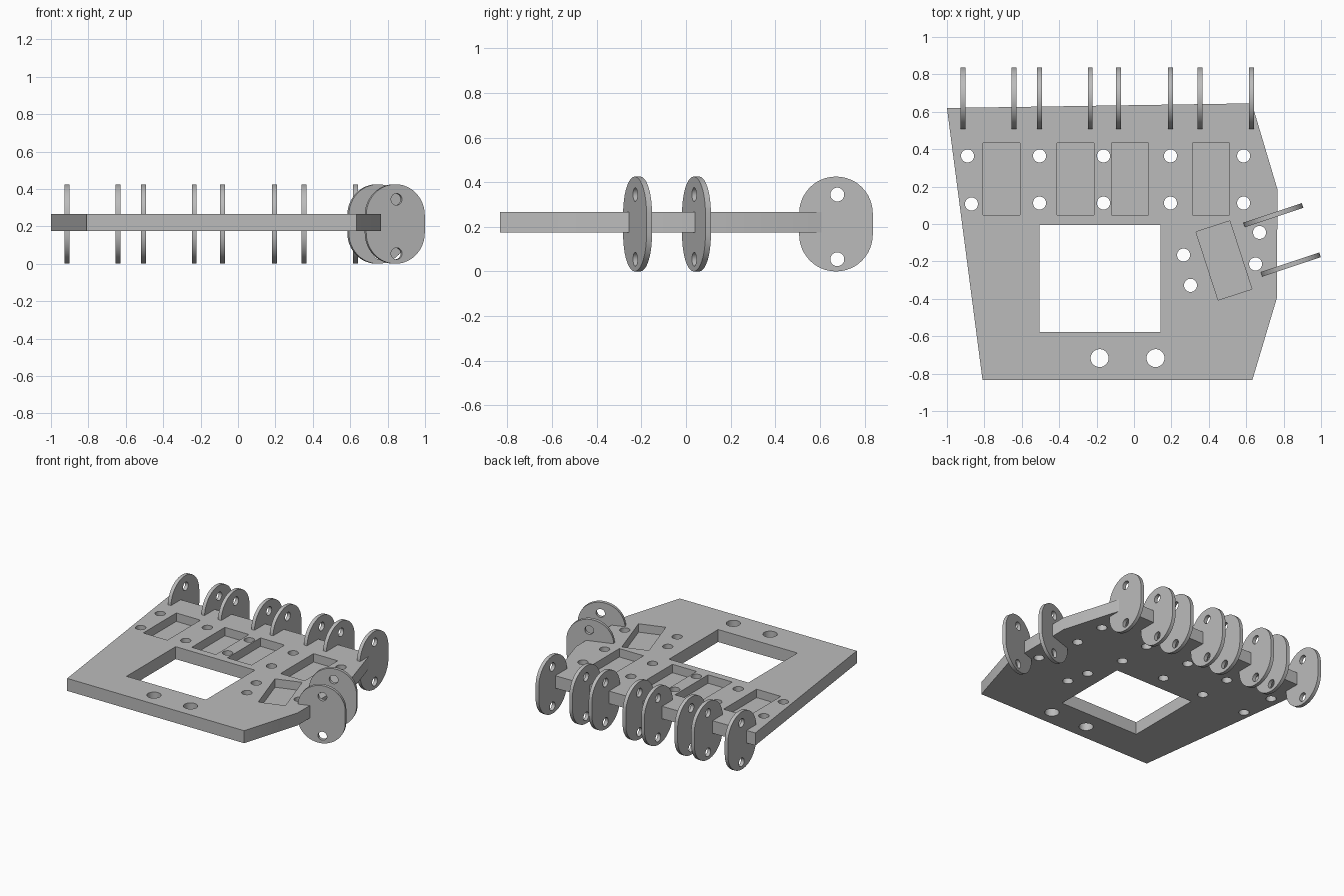
import bpy, bmesh
from math import cos, sin, pi, radians
from mathutils import Matrix, Vector

cube = bpy.data.objects.get("Cube")
if cube:
    bpy.data.objects.remove(cube, do_unlink=True)

grey = bpy.data.materials.new("plain grey")
grey.use_nodes = True
COLOUR = (0.5, 0.5, 0.5, 1)
grey.diffuse_color = COLOUR
grey.node_tree.nodes["Principled BSDF"].inputs["Base Color"].default_value = COLOUR

BOTTOM, TOP, POCKET_FLOOR = 0.175, 0.267, 0.205
THICK, RADIUS, HEIGHT = 0.026, 0.165, 0.425


def prism(bm, points, low, high):
    """Add a closed prism over a counter-clockwise outline."""
    a = [bm.verts.new((x, y, low)) for x, y in points]
    b = [bm.verts.new((x, y, high)) for x, y in points]
    bm.faces.new(a[::-1])
    bm.faces.new(b)
    n = len(a)
    for i in range(n):
        j = (i + 1) % n
        bm.faces.new((a[i], a[j], b[j], b[i]))


def circle(x, y, r, n=32):
    return [(x + r * cos(2 * pi * i / n), y + r * sin(2 * pi * i / n)) for i in range(n)]


def box(x, y, w, d, angle=0):
    turn = Matrix.Rotation(radians(angle), 2)
    corners = [(-w, -d), (w, -d), (w, d), (-w, d)]
    return [Vector((x, y)) + turn @ Vector(c) / 2 for c in corners]


def make(name, bm):
    mesh = bpy.data.meshes.new(name)
    bm.to_mesh(mesh)
    bm.free()
    mesh.materials.append(grey)
    ob = bpy.data.objects.new(name, mesh)
    bpy.context.collection.objects.link(ob)
    return ob


def cut(ob, cutter_bm):
    """Subtract the cutter, apply it and discard the helper."""
    cutter = make("cutter", cutter_bm)
    cutter.hide_render = True
    mod = ob.modifiers.new("cut", "BOOLEAN")
    mod.operation, mod.solver, mod.object = "DIFFERENCE", "EXACT", cutter
    bpy.ops.object.select_all(action="DESELECT")
    bpy.context.view_layer.objects.active = ob
    ob.select_set(True)
    bpy.ops.object.modifier_apply(modifier=mod.name)
    bpy.data.objects.remove(cutter, do_unlink=True)
    bpy.ops.object.shade_smooth_by_angle(angle=radians(30))


# Base plate
bm = bmesh.new()
prism(bm, [(-1, 0.62), (-0.81, -0.833), (0.633, -0.833), (0.764, -0.396),
           (0.767, 0.185), (0.63, 0.645)], BOTTOM, TOP)
plate = make("base_plate", bm)

# Window, pockets and bolt holes
bm = bmesh.new()
prism(bm, box(-0.181, -0.292, 0.647, 0.572), 0, 1)
for x in (-0.708, -0.312, -0.021, 0.412):
    prism(bm, box(x, 0.24, 0.197, 0.385), POCKET_FLOOR, 1)
prism(bm, box(0.481, -0.195, 0.19, 0.383, 18), POCKET_FLOOR, 1)
holes = [(x, y) for x in (-0.505, -0.163, 0.195, 0.586) for y in (0.364, 0.112)]
holes += [(-0.89, 0.364), (-0.869, 0.107), (0.265, -0.166), (0.302, -0.328),
          (0.671, -0.045), (0.65, -0.214)]
for x, y in holes:
    prism(bm, circle(x, y, 0.035), 0, 1)
for x in (-0.184, 0.115):
    prism(bm, circle(x, -0.717, 0.048), 0, 1)
cut(plate, bm)


# Upright rounded lugs, each with two pin holes
def lug(name, x, y, angle):
    bm = bmesh.new()
    half = HEIGHT / 2 - RADIUS
    outline = []
    for i in range(50):
        a = pi * (i if i < 25 else i - 1) / 24
        outline.append((RADIUS * cos(a), RADIUS * sin(a) + (half if i < 25 else -half)))
    prism(bm, outline, -THICK / 2, THICK / 2)
    ob = make(name, bm)
    bm = bmesh.new()
    for v in (-0.158, 0.132):
        prism(bm, circle(0.006, v, 0.031), -1, 1)
    cut(ob, bm)
    ob.matrix_world = (Matrix.Translation((x, y, HEIGHT / 2))
                       @ Matrix.Rotation(radians(angle), 4, "Z")
                       @ Matrix.Rotation(pi / 2, 4, "X"))


for i, x in enumerate((-0.915, -0.641, -0.505, -0.234, -0.082, 0.195, 0.353, 0.628)):
    lug(f"back_lug_{i + 1}", x, 0.672, 90)
lug("side_lug_back", 0.745, 0.047, 18.5)
lug("side_lug_front", 0.838, -0.217, 18.5)
